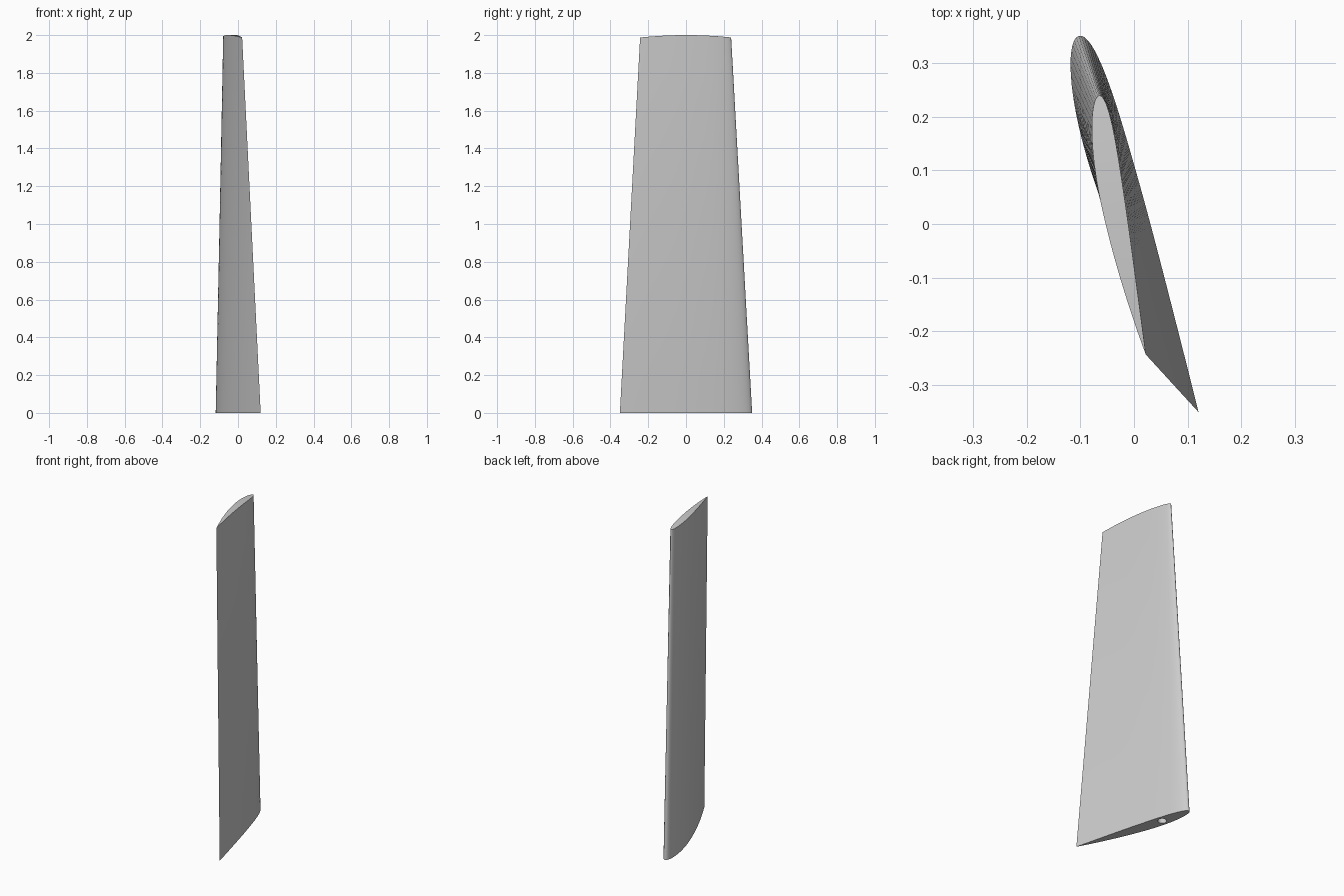
import bpy, bmesh, math
from mathutils import Vector

cube = bpy.data.objects.get("Cube")
if cube:
    bpy.data.objects.remove(cube, do_unlink=True)

grey = bpy.data.materials.new("light grey")
grey.use_nodes = True
colour = (0.6, 0.6, 0.6, 1)
grey.diffuse_color = colour
grey.node_tree.nodes["Principled BSDF"].inputs["Base Color"].default_value = colour

N = 36          # points along each side of the section
RINGS = 12      # steps from root to tip


def airfoil(thick, camber=0.02, peak=0.4):
    """Upper and lower (along, across) points on a unit chord, nose first."""
    upper, lower = [], []
    for i in range(N + 1):
        t = (1 - math.cos(math.pi * i / N)) / 2
        half = 5 * thick * (0.2969 * math.sqrt(t) - 0.126 * t - 0.3516 * t**2
                            + 0.2843 * t**3 - 0.1036 * t**4)
        span = peak if t < peak else 1 - peak
        mean = camber * (1 - ((t - peak) / span) ** 2)
        upper.append((t, mean + half))
        lower.append((t, mean - half))
    return upper, lower


def place(points, nose, tail):
    """Lay section points on the chord from nose to tail, bulging to -x."""
    chord = Vector(tail) - Vector(nose)
    normal = Vector((chord.y, -chord.x))
    return [Vector(nose) + chord * a + normal * b for a, b in points]


def section(thick, nose, tail):
    upper, lower = airfoil(thick)
    # closed loop: tail -> nose on the bulged side, then back on the other
    return place(upper[::-1] + lower[1:-1], nose, tail)


root = section(0.11, (-0.103, 0.35), (0.12, -0.35))
tip = section(0.095, (-0.065, 0.239), (0.022, -0.243))

# Blade: straight loft between the sections, tip trimmed to a shallow arc
bm = bmesh.new()
rings = []
for r in range(RINGS + 1):
    f = r / RINGS
    ring = []
    for a, b in zip(root, tip):
        p = a.lerp(b, f)
        ring.append(bm.verts.new((p.x, p.y, f * (2 - 0.22 * b.y ** 2))))
    rings.append(ring)
count = len(root)
for low, high in zip(rings, rings[1:]):
    for i in range(count):
        j = (i + 1) % count
        bm.faces.new((low[i], low[j], high[j], high[i]))
bm.faces.new(rings[0])
top = rings[-1]
bm.faces.new((top[0], top[1], top[-1]))
for i in range(1, N - 1):
    bm.faces.new((top[i], top[i + 1], top[-i - 1], top[-i]))
bm.faces.new((top[N - 1], top[N], top[N + 1]))
bmesh.ops.recalc_face_normals(bm, faces=bm.faces)
mesh = bpy.data.meshes.new("blade")
bm.to_mesh(mesh)
bm.free()
mesh.materials.append(grey)
blade = bpy.data.objects.new("blade", mesh)
bpy.context.collection.objects.link(blade)

# Pivot hole in the root at quarter chord
bpy.ops.mesh.primitive_cylinder_add(vertices=32, radius=0.025, depth=0.4,
                                    location=(-0.059, 0.171, 0))
cutter = bpy.context.object
cutter.name = "pivot_hole_cutter"
cutter.hide_render = True
cutter.data.materials.append(grey)
cut = blade.modifiers.new("pivot hole", "BOOLEAN")
cut.operation = "DIFFERENCE"
cut.object = cutter
cut.solver = "EXACT"

bpy.ops.object.select_all(action="DESELECT")
blade.select_set(True)
bpy.context.view_layer.objects.active = blade
bpy.ops.object.modifier_apply(modifier=cut.name)
bpy.data.objects.remove(cutter, do_unlink=True)
bpy.ops.object.shade_smooth_by_angle(angle=math.radians(35))
